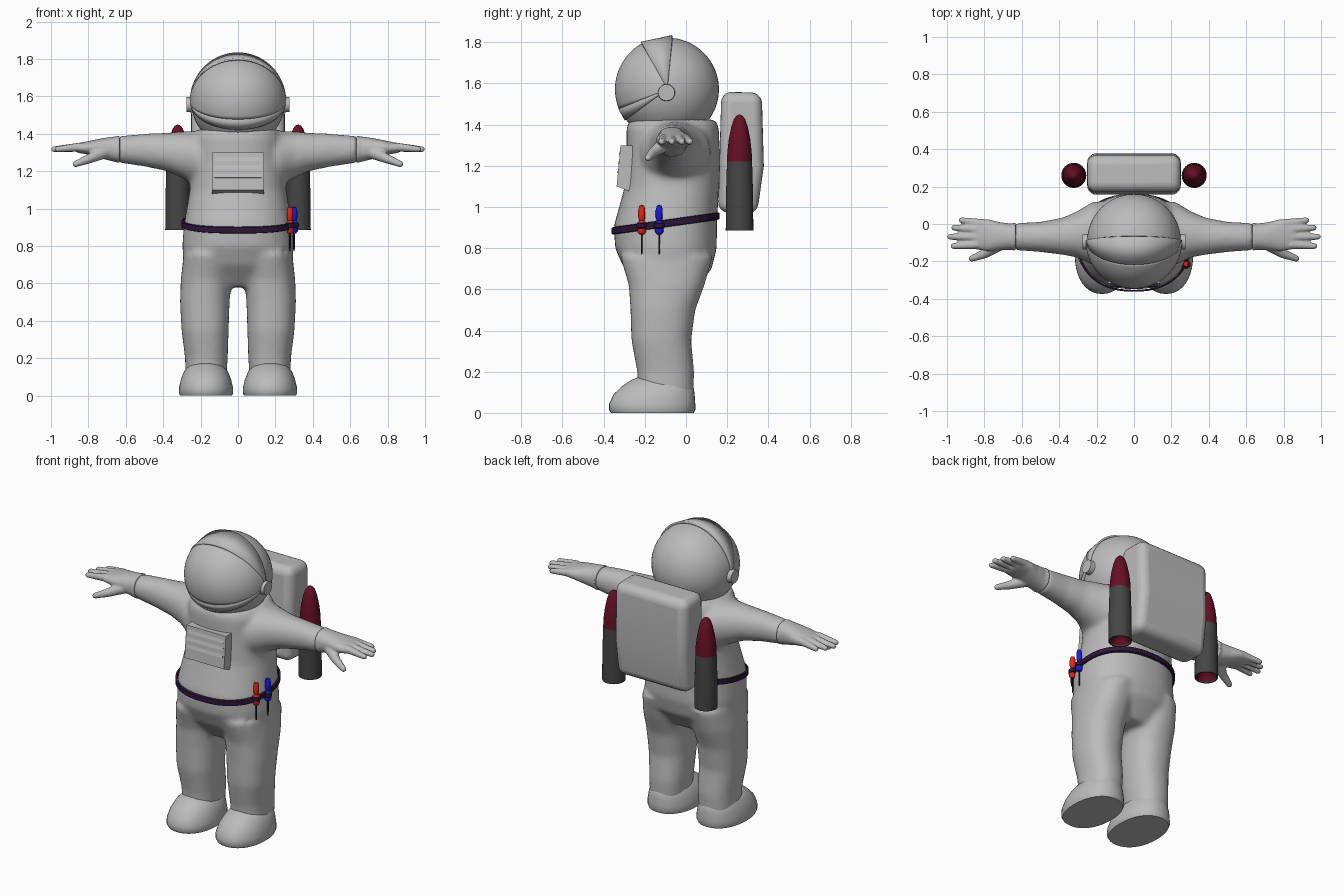
import bpy, bmesh, math
from math import sin, cos, radians, pi
from mathutils import Vector, Matrix

if bpy.data.objects.get("Cube"):
    bpy.data.objects.remove(bpy.data.objects["Cube"])


def material(name, rgb):
    m = bpy.data.materials.new(name)
    m.use_nodes = True
    m.diffuse_color = (*rgb, 1)
    m.node_tree.nodes["Principled BSDF"].inputs["Base Color"].default_value = (*rgb, 1)
    return m


SUIT = material("suit grey", (0.5, 0.5, 0.5))
DARK = material("dark grey", (0.06, 0.06, 0.06))
MAROON = material("maroon", (0.13, 0.005, 0.018))
PURPLE = material("dark purple", (0.025, 0.008, 0.04))
RED = material("red", (0.8, 0.02, 0.01))
BLUE = material("blue", (0.01, 0.01, 0.8))
BLACK = material("black", (0.01, 0.01, 0.01))


def make(name, bm, mat, mirror=False, voxel=0, smooth=0, angle=40):
    """Turn a bmesh into a shaded object, optionally mirrored and fused."""
    bmesh.ops.recalc_face_normals(bm, faces=bm.faces)
    mesh = bpy.data.meshes.new(name)
    bm.to_mesh(mesh)
    bm.free()
    mesh.materials.append(mat)
    ob = bpy.data.objects.new(name, mesh)
    bpy.context.collection.objects.link(ob)
    bpy.ops.object.select_all(action="DESELECT")
    ob.select_set(True)
    bpy.context.view_layer.objects.active = ob
    bpy.ops.object.shade_smooth_by_angle(angle=radians(angle))
    if mirror:
        ob.modifiers.new("Mirror", "MIRROR").use_mirror_merge = False
    if voxel:
        r = ob.modifiers.new("Fuse", "REMESH")
        r.mode, r.voxel_size, r.use_smooth_shade = "VOXEL", voxel, True
        s = ob.modifiers.new("Relax", "SMOOTH")
        s.factor, s.iterations = 0.5, smooth
    return ob


def oval(a0, a1, b0, b1, t, power):
    """Point on a rounded-square oval filling the given ranges."""
    c, s = cos(t), sin(t)
    u = math.copysign(abs(c) ** (2 / power), c)
    v = math.copysign(abs(s) ** (2 / power), s)
    return (a0 + a1) / 2 + u * (a1 - a0) / 2, (b0 + b1) / 2 + v * (b1 - b0) / 2


def loft(bm, sections, along="z", side=1, power=2.3, n=40):
    """Skin oval sections (position, a range, b range) along z or x."""
    rings = []
    for pos, a0, a1, b0, b1 in sections:
        ring = []
        for i in range(n):
            a, b = oval(a0, a1, b0, b1, 2 * pi * i / n, power)
            ring.append(bm.verts.new((side * a, b, pos) if along == "z" else (side * pos, a, b)))
        rings.append(ring)
    for r, q in zip(rings, rings[1:]):
        for i in range(n):
            bm.faces.new((r[i], r[(i + 1) % n], q[(i + 1) % n], q[i]))
    bm.faces.new(rings[0])
    bm.faces.new(rings[-1])


def lathe(bm, profile, x, y, n=32):
    """Revolve (radius, z) points about a vertical axis."""
    vs = [bm.verts.new((x + r, y, z)) for r, z in profile]
    es = [bm.edges.new(p) for p in zip(vs, vs[1:])]
    bmesh.ops.spin(bm, geom=vs + es, cent=(x, y, 0), axis=(0, 0, 1), angle=2 * pi, steps=n)
    bmesh.ops.remove_doubles(bm, verts=bm.verts, dist=0.0005)


def capsule(bm, p, q, r0, r1):
    p, q = Vector(p), Vector(q)
    d = q - p
    rot = d.to_track_quat("Z", "Y").to_matrix().to_4x4()
    bmesh.ops.create_cone(bm, cap_ends=True, segments=16, radius1=r0, radius2=r1,
                          depth=d.length, matrix=Matrix.Translation((p + q) / 2) @ rot)
    for c, r in ((p, r0), (q, r1)):
        bmesh.ops.create_icosphere(bm, subdivisions=2, radius=r, matrix=Matrix.Translation(c))


# Suit: torso, legs and sleeves fused into one soft surface
WAIST = (-0.29, 0.29, -0.35, 0.15)
bm = bmesh.new()
loft(bm, [(0.58, -0.18, 0.18, -0.2, 0.03), (0.7, -0.29, 0.29, -0.3, 0.125),
          (0.8, -0.298, 0.298, -0.345, 0.15), (0.91, *WAIST),
          (1.0, -0.275, 0.275, -0.325, 0.155), (1.1, -0.258, 0.258, -0.298, 0.16),
          (1.25, -0.25, 0.25, -0.288, 0.165), (1.38, -0.24, 0.24, -0.29, 0.16),
          (1.425, -0.21, 0.21, -0.275, 0.145)])
for s in (1, -1):
    loft(bm, [(0.05, 0.065, 0.28, -0.23, 0.035), (0.2, 0.055, 0.283, -0.237, 0.04),
              (0.35, 0.05, 0.302, -0.265, 0.025), (0.5, 0.045, 0.31, -0.27, 0.045),
              (0.62, 0.035, 0.306, -0.278, 0.09), (0.76, 0.02, 0.29, -0.32, 0.13)], side=s)
    loft(bm, [(0.1, -0.24, 0.12, 1.1, 1.41), (0.22, -0.22, 0.12, 1.12, 1.415),
              (0.3, -0.18, 0.07, 1.165, 1.412), (0.38, -0.165, 0.035, 1.2, 1.405),
              (0.5, -0.15, 0.012, 1.225, 1.4), (0.64, -0.14, 0.005, 1.245, 1.387)],
         "x", s, 2.1)
make("suit", bm, SUIT, voxel=0.014, smooth=10)

# Boots with flat soles
bm = bmesh.new()
loft(bm, [(0, 0.032, 0.31, -0.365, 0.038), (0.015, 0.026, 0.316, -0.374, 0.045),
          (0.045, 0.027, 0.315, -0.373, 0.045), (0.09, 0.038, 0.304, -0.352, 0.042),
          (0.13, 0.055, 0.288, -0.31, 0.036), (0.16, 0.08, 0.265, -0.265, 0.01),
          (0.177, 0.12, 0.225, -0.225, -0.03)], power=2.2)
make("boots", bm, SUIT, mirror=True)

# Gloves: cuff, palm, four fingers and a thumb
bm = bmesh.new()
loft(bm, [(0.632, -0.143, 0.008, 1.243, 1.39), (0.66, -0.138, 0.002, 1.25, 1.385),
          (0.72, -0.14, 0.01, 1.265, 1.377), (0.78, -0.145, 0.025, 1.285, 1.365),
          (0.85, -0.135, 0.025, 1.297, 1.35), (0.87, -0.12, 0.015, 1.305, 1.342)], "x")
for base, tip in (((0.8, 0.002), (0.922, 0.02)), ((0.84, -0.028), (0.962, -0.02)),
                  ((0.84, -0.07), (0.984, -0.068)), ((0.84, -0.11), (0.966, -0.118))):
    capsule(bm, (*base, 1.33), (*tip, 1.317), 0.024, 0.016)
capsule(bm, (0.72, -0.11, 1.3), (0.8, -0.16, 1.265), 0.035, 0.025)
capsule(bm, (0.8, -0.16, 1.265), (0.868, -0.185, 1.238), 0.025, 0.017)
make("gloves", bm, SUIT, mirror=True, voxel=0.006, smooth=5)

# Helmet: ball, visor, brow band and chin lip, all hinged at the ears
HUB = Vector((0, -0.09, 1.572))
bm = bmesh.new()
bmesh.ops.create_uvsphere(bm, u_segments=48, v_segments=32, radius=0.25,
                          matrix=Matrix.Translation(HUB))
make("helmet", bm, SUIT)
for name, low, high, radius, steps in (("visor", -22, 61, 0.255, 20),
                                       ("brow_band", 61, 95, 0.264, 1),
                                       ("chin_lip", -36, -22, 0.257, 1)):
    bm = bmesh.new()
    a = radians(low)
    vs = []
    for i in range(37):
        t = pi * i / 36
        out = radius * sin(t)
        vs.append(bm.verts.new(HUB + Vector((0.258 * cos(t), -out * cos(a), out * sin(a)))))
    es = [bm.edges.new(p) for p in zip(vs, vs[1:])]
    bmesh.ops.spin(bm, geom=vs + es, cent=HUB, axis=(-1, 0, 0),
                   angle=radians(high - low), steps=steps)
    bmesh.ops.remove_doubles(bm, verts=bm.verts, dist=0.0005)
    for f in bm.faces:
        f.normal_update()
    ob = make(name, bm, SUIT)
    rim = ob.modifiers.new("Rim", "SOLIDIFY")
    rim.thickness, rim.offset = 0.012, -1
bm = bmesh.new()
bmesh.ops.create_cone(bm, cap_ends=True, segments=32, radius1=0.043, radius2=0.04, depth=0.05,
                      matrix=Matrix.Translation((0.25, -0.095, 1.556)) @ Matrix.Rotation(pi / 2, 4, "Y"))
make("ear_hubs", bm, SUIT, mirror=True)


def box(name, corners, x, bevel, segments):
    """Extrude a side outline of (y, z) corners across x and round it."""
    bm = bmesh.new()
    f = bm.faces.new([bm.verts.new((-x, y, z)) for y, z in corners])
    new = bmesh.ops.extrude_face_region(bm, geom=[f])["geom"]
    bmesh.ops.translate(bm, vec=(2 * x, 0, 0), verts=[v for v in new if isinstance(v, bmesh.types.BMVert)])
    ob = make(name, bm, SUIT, angle=60)
    if bevel:
        b = ob.modifiers.new("Round", "BEVEL")
        b.width, b.segments = bevel, segments
    return ob


# Chest panel with shallow ridges, and the backpack
box("chest_panel", [(-0.318, 1.3), (-0.25, 1.3), (-0.27, 1.075), (-0.337, 1.1)], 0.138, 0, 0)
for i in range(3):
    z = 1.255 - 0.045 * i
    y = -0.318 - 0.095 * (1.3 - z)
    box("panel_ridge", [(y - 0.004, z), (y + 0.002, z + 0.02), (y + 0.002, z - 0.001)], 0.125, 0, 0)
box("backpack", [(0.172, 1.56), (0.368, 1.555), (0.378, 1.2), (0.345, 0.965), (0.155, 0.975)],
    0.25, 0.05, 5)

# Rockets: hollow tube, nose and burner
RX, RY = 0.322, 0.26
for name, mat, profile in (
        ("rocket_tubes", DARK, [(0.054, 0.95), (0.06, 0.885), (0.067, 0.885), (0.066, 1.05), (0.061, 1.222), (0, 1.222)]),
        ("rocket_noses", MAROON, [(0.061, 1.222), (0.059, 1.27), (0.052, 1.33), (0.04, 1.39),
                                  (0.027, 1.428), (0.014, 1.444), (0, 1.45)]),
        ("rocket_burners", MAROON, [(0.058, 0.892), (0.045, 0.92), (0.02, 0.94), (0, 0.93)])):
    bm = bmesh.new()
    lathe(bm, profile, RX, RY)
    make(name, bm, mat, mirror=True)

# Belt: a flat band tilted up toward the back
bm = bmesh.new()
loops = []
for grow, dz in ((0.002, -0.018), (0.012, -0.015), (0.012, 0.015), (0.002, 0.018)):
    loop = []
    for i in range(64):
        x, y = oval(WAIST[0] - grow, WAIST[1] + grow, WAIST[2] - grow, WAIST[3] + grow, 2 * pi * i / 64, 2.3)
        loop.append(bm.verts.new((x, y, 0.934 + 0.14 * y + dz)))
    loops.append(loop)
for r, q in zip(loops, loops[1:] + loops[:1]):
    for i in range(64):
        bm.faces.new((r[i], r[(i + 1) % 64], q[(i + 1) % 64], q[i]))
make("belt", bm, PURPLE)

# Screwdrivers hung in belt loops on the left hip
for name, mat, x, y in (("red_driver", RED, 0.278, -0.215), ("blue_driver", BLUE, 0.3, -0.13)):
    bm = bmesh.new()
    lathe(bm, [(0, 1.012), (0.012, 1.006), (0.017, 0.985), (0.017, 0.95), (0.012, 0.935),
               (0.021, 0.92), (0.021, 0.88), (0.012, 0.868), (0, 0.866)], x, y, 16)
    make(name + "_handle", bm, mat)
    bm = bmesh.new()
    lathe(bm, [(0, 0.87), (0.005, 0.87), (0.005, 0.8), (0.003, 0.775), (0, 0.77)], x, y, 10)
    make(name + "_shaft", bm, BLACK)
    bm = bmesh.new()
    lathe(bm, [(0.019, 0.925), (0.025, 0.92), (0.025, 0.9), (0.019, 0.895)], x, y, 16)
    make(name + "_loop", bm, PURPLE)
